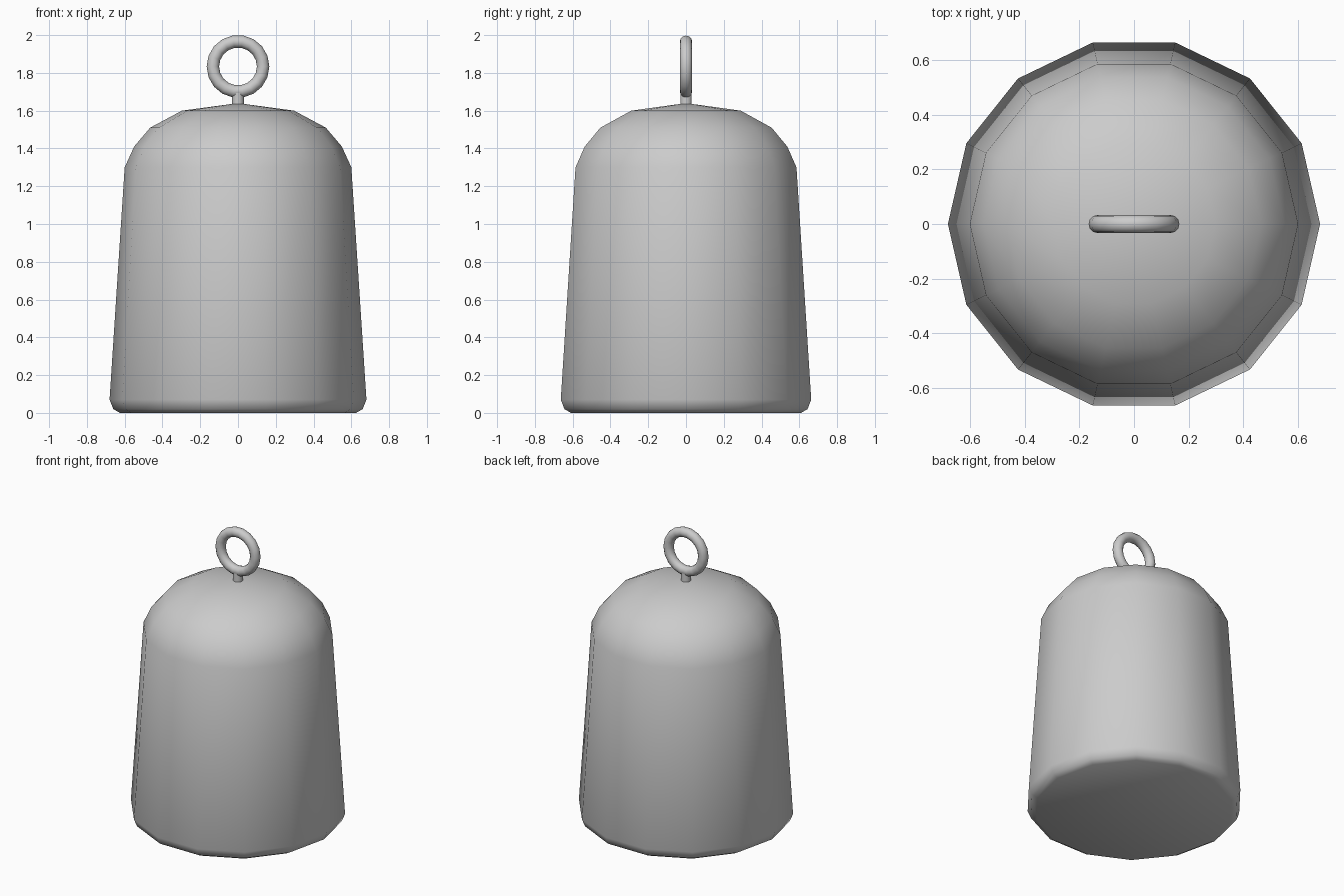
import bpy, bmesh, math

if "Cube" in bpy.data.objects:
    bpy.data.objects.remove(bpy.data.objects["Cube"])

def finish(obj, angle=40):
    bpy.ops.object.select_all(action='DESELECT')
    obj.select_set(True)
    bpy.context.view_layer.objects.active = obj
    bpy.ops.object.shade_smooth_by_angle(angle=math.radians(angle))

def lathe(name, profile, sides):
    # Closed profile of (radius, z), with both ends on the axis
    bm = bmesh.new()
    rings = []
    for r, z in profile:
        if r == 0:
            rings.append([bm.verts.new((0, 0, z))] * sides)
        else:
            rings.append([bm.verts.new((r * math.cos(2 * math.pi * i / sides),
                                        r * math.sin(2 * math.pi * i / sides), z))
                          for i in range(sides)])
    for a, b in zip(rings, rings[1:]):
        for i in range(sides):
            j = (i + 1) % sides
            quad = list(dict.fromkeys((a[i], a[j], b[j], b[i])))
            bm.faces.new(quad)
    bmesh.ops.recalc_face_normals(bm, faces=bm.faces)
    mesh = bpy.data.meshes.new(name)
    bm.to_mesh(mesh)
    bm.free()
    obj = bpy.data.objects.new(name, mesh)
    bpy.context.collection.objects.link(obj)
    finish(obj)
    return obj

# Tapered 14-sided weight body with domed top
lathe("weight_body", [(0, 0), (0.625, 0), (0.66, 0.02), (0.68, 0.07), (0.60, 1.30),
                      (0.55, 1.41), (0.465, 1.51), (0.297, 1.60), (0, 1.64)], 14)

# Short stem under the ring
lathe("ring_stem", [(0, 1.60), (0.032, 1.60), (0.032, 1.70), (0, 1.70)], 10)

# Hanging ring, facing front
bpy.ops.mesh.primitive_torus_add(major_segments=18, minor_segments=12,
                                 major_radius=0.133, minor_radius=0.033,
                                 location=(0, 0, 1.834), rotation=(math.pi / 2, 0, 0))
ring = bpy.context.object
ring.name = "hanging_ring"
finish(ring)
